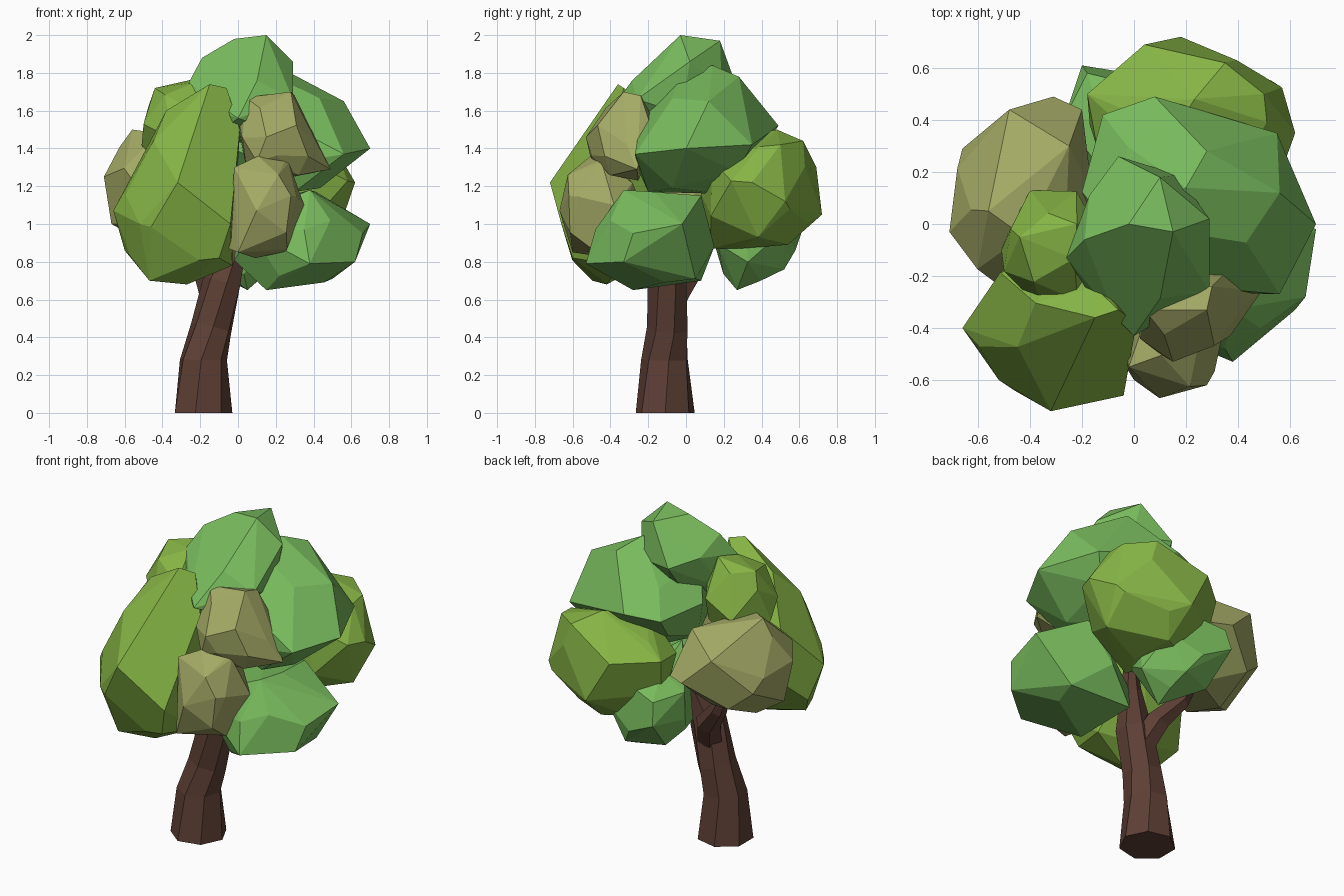
import bpy, bmesh, math, random
from mathutils import Vector


def material(name, rgb):
    m = bpy.data.materials.new(name)
    m.diffuse_color = (*rgb, 1)
    return m


GREEN = material("leaf_green", (0.19, 0.50, 0.11))
LIME = material("leaf_lime", (0.24, 0.46, 0.06))
TAN = material("leaf_tan", (0.37, 0.40, 0.13))
BARK = material("bark", (0.11, 0.05, 0.035))


def finish(bm, name, mat):
    bmesh.ops.recalc_face_normals(bm, faces=bm.faces)
    me = bpy.data.meshes.new(name)
    bm.to_mesh(me)
    bm.free()
    me.materials.append(mat)
    bpy.context.collection.objects.link(bpy.data.objects.new(name, me))


def leaf_clump(name, mat, lo, hi, lean, taper, seed, corners=(), n=18):
    """Faceted hull fitted to the box lo..hi; lean shifts the top, taper narrows it,
    corners are a few protruding points that give the clump its character."""
    rnd = random.Random(seed)
    pts = []
    for i in range(n):
        z = 1 - 2 * (i + 0.5) / n
        a = i * 2.39996 + seed + rnd.uniform(-0.2, 0.2)
        r = math.sqrt(1 - z * z)
        p = Vector((r * math.cos(a), r * math.sin(a), z)) * rnd.uniform(0.97, 1.05)
        k = 1 - taper * p.z
        pts.append(Vector((p.x * k + lean[0] * p.z, p.y * k + lean[1] * p.z, p.z)))
    mn = [min(p[k] for p in pts) for k in range(3)]
    mx = [max(p[k] for p in pts) for k in range(3)]
    bm = bmesh.new()
    for p in pts:
        bm.verts.new([lo[k] + (p[k] - mn[k]) / (mx[k] - mn[k]) * (hi[k] - lo[k]) for k in range(3)])
    for c in corners:
        bm.verts.new(c)
    bmesh.ops.convex_hull(bm, input=bm.verts)
    loose = [v for v in bm.verts if not v.link_faces]
    bmesh.ops.delete(bm, geom=loose, context='VERTS')
    bmesh.ops.dissolve_limit(bm, angle_limit=math.radians(9), verts=bm.verts, edges=bm.edges)
    finish(bm, name, mat)


def limb(name, path, sides=7):
    """Faceted tube through (x, y, z, radius) stations, slightly twisted."""
    bm = bmesh.new()
    rings = []
    for j, (x, y, z, r) in enumerate(path):
        a, b = path[max(j - 1, 0)], path[max(j, 1)]
        q = Vector((0, 0, 1)).rotation_difference(Vector(b[:3]) - Vector(a[:3]))
        if z == 0:
            q.identity()
        ring = []
        for i in range(sides):
            t = 2 * math.pi * i / sides + 0.15 * j
            ring.append(bm.verts.new(Vector((x, y, z)) + q @ Vector((r * math.cos(t), r * math.sin(t), 0))))
        rings.append(ring)
    for a, b in zip(rings, rings[1:]):
        for i in range(sides):
            k = (i + 1) % sides
            bm.faces.new((a[i], a[k], b[k], b[i]))
    bm.faces.new(rings[0][::-1])
    bm.faces.new(rings[-1])
    finish(bm, name, BARK)


# Trunk and side branch
limb("trunk", [(-0.19, -0.11, 0, 0.16), (-0.185, -0.11, 0.28, 0.128), (-0.14, -0.095, 0.45, 0.112),
               (-0.08, -0.10, 0.70, 0.105), (-0.01, -0.04, 0.90, 0.06), (0.05, 0.02, 1.10, 0.03)])
limb("side_branch", [(-0.11, -0.08, 0.58, 0.08), (-0.16, 0.01, 0.74, 0.075),
                     (-0.28, 0.08, 0.88, 0.05), (-0.36, 0.10, 1.05, 0.03)], 6)

# Foliage clumps
leaf_clump("crown_clump", GREEN, (-0.24, -0.36, 1.42), (0.27, 0.20, 1.94), (0.1, 0.4), 0.1, 3,
           [(0.15, -0.03, 2.0), (-0.02, 0.0, 1.98), (0.1, 0.18, 1.97), (0.0, -0.43, 1.56),
            (0.29, -0.26, 1.66), (0.29, 0.02, 1.86), (-0.06, 0.26, 1.75),
            (-0.26, -0.13, 1.75), (-0.19, -0.06, 1.88), (-0.17, -0.27, 1.62)])
leaf_clump("upper_right_clump", GREEN, (-0.2, -0.26, 1.16), (0.60, 0.42, 1.78), (-0.1, 0.0), 0.1, 5,
           [(0.70, 0.0, 1.40), (0.55, 0.35, 1.42), (0.56, 0.12, 1.65), (0.2, 0.14, 1.84),
            (0.08, 0.49, 1.52), (0.56, -0.27, 1.37), (0.28, 0.28, 1.78), (-0.12, 0.42, 1.5),
            (0.3, -0.2, 1.17), (0.3, 0.34, 1.32)])
leaf_clump("front_left_clump", LIME, (-0.60, -0.64, 0.70), (0.0, -0.10, 1.66), (0.25, 0.3), 0.15, 7,
           [(-0.66, -0.40, 1.07), (-0.57, -0.42, 0.83), (-0.32, -0.72, 1.22), (-0.52, -0.60, 1.0),
            (-0.04, -0.66, 1.0), (-0.27, -0.42, 0.68), (-0.15, -0.36, 1.74), (-0.03, -0.35, 0.78),
            (0.01, -0.38, 1.5), (-0.06, -0.33, 1.72), (-0.32, -0.35, 1.62), (-0.1, -0.6, 0.82)])
leaf_clump("front_upper_clump", TAN, (0.0, -0.50, 1.23), (0.42, -0.14, 1.66), (-0.1, 0.0), 0.0, 2,
           [(0.28, -0.33, 1.70), (0.04, -0.33, 1.67), (0.49, -0.26, 1.29), (0.10, -0.50, 1.33),
            (0.37, -0.43, 1.36), (0.15, -0.53, 1.46), (0.36, -0.18, 1.5), (0.3, -0.24, 1.68)], 14)
leaf_clump("front_lower_clump", TAN, (-0.04, -0.67, 0.82), (0.31, -0.24, 1.36), (0.05, 0.0), 0.0, 4,
           [(-0.05, -0.52, 0.87), (-0.02, -0.55, 1.30), (0.25, -0.45, 1.34), (0.26, -0.50, 0.87),
            (0.35, -0.38, 1.1), (0.28, -0.62, 1.15), (0.0, -0.6, 0.85)], 16)
leaf_clump("low_right_clump", GREEN, (-0.02, -0.48, 0.66), (0.64, 0.12, 1.17), (0.0, 0.1), 0.0, 6,
           [(0.70, -0.02, 1.0), (0.66, -0.28, 0.95), (0.62, -0.33, 0.80), (0.38, -0.53, 0.79),
            (0.38, -0.33, 1.18), (0.15, -0.28, 0.65), (0.50, 0.05, 0.71), (0.40, 0.08, 1.15),
            (0.35, -0.48, 0.97), (0.28, 0.15, 0.88), (0.1, 0.08, 0.7)])
leaf_clump("back_right_clump", LIME, (-0.15, 0.08, 0.87), (0.58, 0.66, 1.50), (0.0, 0.0), 0.0, 8,
           [(0.53, 0.55, 1.08), (0.18, 0.72, 1.05), (0.62, 0.35, 1.22), (0.04, 0.69, 1.30),
            (0.35, 0.62, 1.44), (-0.18, 0.5, 1.3), (0.2, 0.54, 0.89), (0.17, 0.13, 0.87),
            (-0.17, 0.38, 1.2), (0.5, 0.5, 1.42)])
leaf_clump("back_low_clump", GREEN, (-0.27, 0.12, 0.70), (0.22, 0.58, 1.20), (-0.1, 0.1), 0.0, 9,
           [(0.05, 0.27, 0.65), (-0.2, 0.61, 0.95), (0.05, 0.52, 0.76), (-0.27, 0.4, 1.1),
            (-0.08, 0.15, 1.28), (-0.22, 0.32, 0.83), (-0.18, 0.58, 1.08)], 16)
leaf_clump("left_clump", TAN, (-0.68, -0.24, 0.93), (-0.16, 0.42, 1.48), (0.05, 0.0), 0.0, 11,
           [(-0.71, -0.03, 1.25), (-0.66, 0.29, 1.15), (-0.48, 0.44, 1.36), (-0.31, 0.49, 1.2),
            (-0.67, 0.0, 1.0), (-0.50, -0.25, 1.15), (-0.56, 0.05, 1.5), (-0.2, 0.44, 1.2),
            (-0.25, 0.3, 1.45)], 16)
leaf_clump("upper_left_clump", LIME, (-0.50, -0.31, 1.28), (-0.12, 0.13, 1.75), (0.1, 0.0), 0.0, 12,
           [(-0.44, -0.05, 1.72), (-0.22, 0.0, 1.77), (-0.51, -0.1, 1.42), (-0.35, -0.33, 1.45)], 16)
